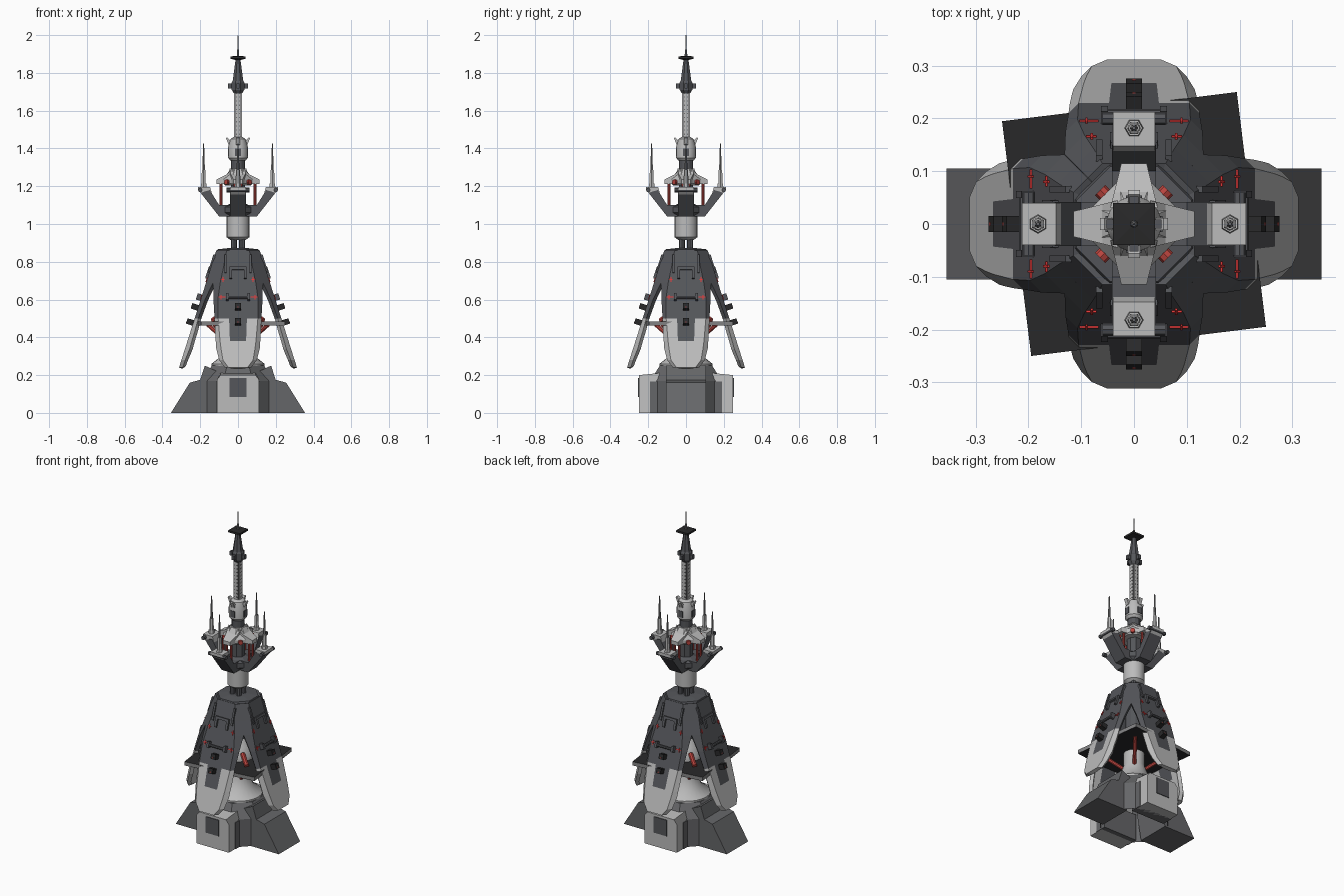
import bpy, bmesh, math
from mathutils import Matrix, Vector

if "Cube" in bpy.data.objects:
    bpy.data.objects.remove(bpy.data.objects["Cube"])

def mat(name, r, g, b):
    m = bpy.data.materials.new(name)
    m.diffuse_color = (r, g, b, 1)
    m.use_nodes = True
    m.node_tree.nodes["Principled BSDF"].inputs["Base Color"].default_value = m.diffuse_color
    return m

LIGHT = mat("light grey", .5, .5, .5)
DARK = mat("dark grey", .09, .093, .103)
SLATE = mat("slate grey", .13, .132, .138)
MID = mat("mid grey", .23, .23, .235)
BLACK = mat("black", .022, .022, .023)
RED = mat("red", .5, .06, .05)
SIGNAL = mat("signal red", .75, .04, .04)
TILT = -math.atan(.318)

def finish(name, bm, mats, copies=1, rule=None, smooth=False):
    """Recalculate normals, colour, repeat about z and link."""
    bmesh.ops.recalc_face_normals(bm, faces=bm.faces)
    if rule:
        for f in bm.faces:
            f.material_index = rule(f)
    geom = bm.verts[:] + bm.edges[:] + bm.faces[:]
    for k in range(1, copies):
        d = bmesh.ops.duplicate(bm, geom=geom)["geom"]
        bmesh.ops.rotate(bm, verts=[v for v in d if isinstance(v, bmesh.types.BMVert)],
                         cent=(0, 0, 0), matrix=Matrix.Rotation(k * math.tau / copies, 3, 'Z'))
    me = bpy.data.meshes.new(name)
    bm.to_mesh(me)
    bm.free()
    for m in mats if isinstance(mats, list) else [mats]:
        me.materials.append(m)
    ob = bpy.data.objects.new(name, me)
    bpy.context.collection.objects.link(ob)
    if smooth:
        bpy.context.view_layer.objects.active = ob
        ob.select_set(True)
        bpy.ops.object.shade_smooth_by_angle(angle=math.radians(35))
        ob.select_set(False)
    return ob

def boxes(name, m, items, tilt=0, copies=4):
    """items: (size, centre) pairs, each tilted about x."""
    bm = bmesh.new()
    for size, loc in items:
        bmesh.ops.create_cube(bm, size=1, matrix=Matrix.Translation(loc)
                              @ Matrix.Rotation(tilt, 4, 'X') @ Matrix.Diagonal((*size, 1)))
    return finish(name, bm, m, copies)

def rods(name, m, items, sides=8, copies=4):
    """items: (start, end, start radius, end radius)."""
    bm = bmesh.new()
    for a, b, r1, r2 in items:
        a, b = Vector(a), Vector(b)
        q = (b - a).to_track_quat('Z', 'Y').to_matrix().to_4x4()
        bmesh.ops.create_cone(bm, cap_ends=True, segments=sides, radius1=r1, radius2=r2,
                              depth=(b - a).length, matrix=Matrix.Translation((a + b) / 2) @ q)
    return finish(name, bm, m, copies, smooth=sides > 6)

def lathe(name, m, prof, sides=24, turn=0, rule=None, bottom=True):
    bm = bmesh.new()
    rings = [[bm.verts.new((r * math.cos(turn + i * math.tau / sides),
                            r * math.sin(turn + i * math.tau / sides), z))
              for i in range(sides)] for r, z in prof]
    for a, b in zip(rings, rings[1:]):
        for i in range(sides):
            j = (i + 1) % sides
            bm.faces.new((a[i], a[j], b[j], b[i]))
    if bottom:
        bm.faces.new(rings[0])
    bm.faces.new(rings[-1])
    return finish(name, bm, m, rule=rule, smooth=sides > 12)

def prism(name, m, prof, half, copies=4, start=0, half_out=None, corner=0):
    """Profile in (radius, z), extruded sideways; width may taper outward, top may be narrowed."""
    bm = bmesh.new()
    rmin, rmax = min(p[0] for p in prof), max(p[0] for p in prof)
    zmax = max(p[1] for p in prof)
    w = lambda r, z: (half + ((half_out or half) - half) * (r - rmin) / (rmax - rmin)
                      - (corner if z > .9 * zmax else 0))
    a = [bm.verts.new((r, -w(r, z), z)) for r, z in prof]
    b = [bm.verts.new((r, w(r, z), z)) for r, z in prof]
    bm.faces.new(a)
    bm.faces.new(b)
    for i in range(len(a)):
        j = (i + 1) % len(a)
        bm.faces.new((a[i], a[j], b[j], b[i]))
    bmesh.ops.rotate(bm, verts=bm.verts, cent=(0, 0, 0), matrix=Matrix.Rotation(start, 3, 'Z'))
    return finish(name, bm, m, copies)

Q = math.pi / 2
E = math.pi / 8
# Base: side wedges, front and back blocks, octagonal hub open below
prism("side_wedge", SLATE, [(.14, 0), (.355, 0), (.255, .16), (.2, .175), (.175, .25), (.1, .215)], .105, 2)
prism("end_block", LIGHT, [(.15, 0), (.25, 0), (.25, .175), (.25, .2), (.12, .213), (.15, .175)],
      .112, 2, Q, corner=.02)
boxes("end_block_panel", DARK, [((.09, .008, .1), (0, -.25, .135))], copies=2)
boxes("end_block_side", SLATE, [((.232, .07, .165), (0, -.155, .0825))], copies=2)
lathe("base_hub", SLATE, [(.205, 0), (.205, .17), (.15, .25)], 8, E, bottom=False)
lathe("base_collar", LIGHT, [(.14, .2), (.14, .26), (.09, .3), (.06, .38), (.06, .47)], 24)
lathe("inner_core", DARK, [(.05, .45), (.05, .86)], 12)
lathe("core_cone", LIGHT, [(.1, .487), (.1, .51), (.075, .56), (.05, .6)], 24)

# Twisted square deck between the petals: black faces, grey rim, diagonal red struts
DECK = math.radians(52.1)
lathe("square_deck", [BLACK, MID], [(.317, .462), (.317, .485)], 4, DECK,
      lambda f: 0 if abs(f.normal.z) > .5 else 1)
c, s = math.cos(DECK), math.sin(DECK)
rods("deck_strut", RED, [((.05 * c, .05 * s, .36), (.2 * c, .2 * s, .465), .011, .011),
                         ((.09 * c, .09 * s, .53), (.17 * c, .17 * s, .49), .014, .014)])

# Armour petals: rows of (z, flat half width, full half width)
rows = [(.24, .05, .07), (.28, .08, .1), (.34, .09, .115), (.38, .095, .118), (.44, .1, .122),
        (.5, .105, .124), (.6, .107, .13), (.69, .094, None), (.77, .077, None), (.86, .06, None)]
rad = lambda z: .115 + (.86 - z) * .318
bm = bmesh.new()
grid = []
for z, f, e in rows:
    e = e or (rad(z) + f) / 2
    us = [-e, -f, -.45 * f, .45 * f, f, e]
    grid.append([bm.verts.new((u, -rad(z) + max(0, abs(u) - f), z)) for u in us])
for a, b in zip(grid, grid[1:]):
    for i in range(5):
        bm.faces.new((a[i], a[i + 1], b[i + 1], b[i]))

def petal_paint(f):
    p = f.calc_center_median()
    return 1 if p.z < (.375 if abs(p.x) < .02 else .5) else 0
petals = finish("armour_petals", bm, [DARK, LIGHT], 4, petal_paint)
sol = petals.modifiers.new("thickness", 'SOLIDIFY')
sol.thickness, sol.offset = .022, -1
lathe("shoulder_cap", DARK, [(.124, .85), (.118, .866), (.06, .872)], 8, E)

# Petal details, set on the sloping surface
P = lambda u, z, out=0: (u, -rad(z) - out, z)
boxes("petal_bracket", DARK, [((.09, .016, .015), P(0, .765, .004)),
                              ((.015, .016, .05), P(-.038, .735, .004)),
                              ((.015, .016, .05), P(.038, .735, .004))], TILT)
rods("petal_handle", DARK, [(P(-.055, .612, .016), P(.055, .612, .016), .008, .008)])
boxes("handle_mount", DARK, [((.014, .034, .035), P(k * .056, .612, .008)) for k in (-1, 1)], TILT)
boxes("petal_thruster", BLACK, [((.03, .045, .03), P(0, z, .014)) for z in (.56, .48)], TILT)
boxes("thruster_light", RED, [((.006, .004, .006), P(0, z, .036)) for z in (.56, .48)], TILT)
boxes("petal_red_mark", SIGNAL, [((w, .006, .004), P(k * u, z, .001)) for k in (-1, 1)
                                 for u, z, w in ((.081, .705, .02), (.085, .613, .036))]
      + [((.004, .006, .026), P(k * u, z, .001)) for k in (-1, 1)
         for u, z in ((.08, .705), (.09, .612))], TILT)
boxes("petal_rib", DARK, [((.012, .012, .1), P(k * .066, .79, .002)) for k in (-1, 1)], TILT)

# Neck
rods("neck_column", DARK, [((.022, .022, .86), (.022, .022, .94), .016, .016)])
lathe("neck_drum", LIGHT, [(.04, .915), (.06, .93), (.06, 1.04), (.05, 1.05)])
lathe("arm_hub", DARK, [(.06, 1.04), (.085, 1.06), (.085, 1.09), (.04, 1.11), (.04, 1.21)], 8, E)

# Four arms with platforms, spikes and pistons
prism("arm", DARK, [(.04, 1.04), (.1, 1.04), (.198, 1.165), (.15, 1.18), (.1, 1.1), (.04, 1.1)], .042)
prism("arm_platform", LIGHT, [(.135, 1.15), (.19, 1.155), (.212, 1.18), (.212, 1.196), (.148, 1.196)], .04)
rods("platform_side_roller", DARK, [((.2, -.06, 1.18), (.2, .06, 1.18), .012, .012)])
rods("arm_spike_base", LIGHT, [((.182, 0, 1.195), (.182, 0, 1.215), .018, .016),
                               ((.182, 0, 1.215), (.182, 0, 1.285), .013, .011)], 6)
rods("arm_spike", MID, [((.182, 0, 1.285), (.182, 0, 1.425), .008, .003)], 6)
rods("arm_piston", RED, [((.09, k * .016, 1.09), (.09, k * .016, 1.215), .007, .007) for k in (-1, 1)])

# Crown saucer
lathe("crown_saucer", LIGHT, [(.075, 1.205), (.085, 1.215), (.085, 1.235), (.045, 1.29)], 8, E)
prism("crown_lobe", LIGHT, [(.03, 1.21), (.115, 1.212), (.115, 1.235), (.06, 1.262), (.03, 1.295)],
      .045, half_out=.024)
rods("crown_red_light", RED, [((.045, .045, 1.222), (.064, .064, 1.222), .014, .014)])
lathe("crown_neck", DARK, [(.036, 1.28), (.036, 1.35)], 12)
lathe("crown_drum", LIGHT, [(.04, 1.335), (.052, 1.35), (.052, 1.41), (.04, 1.45), (.025, 1.46)])
prism("crown_prong", LIGHT, [(.03, 1.41), (.05, 1.42), (.064, 1.455), (.056, 1.458), (.03, 1.43)], .011)
boxes("drum_window", DARK, [((.03, .008, .04), (0, -.05, 1.38))])

# Mast: dark core with four light plates and small holes
boxes("mast_core", DARK, [((.03, .03, .27), (0, 0, 1.585))], copies=1)
boxes("mast_plate", LIGHT, [((.028, .008, .27), (0, -.016, 1.585))])
boxes("mast_hole", BLACK, [((.004, .002, .006), (k * .007, -.02, 1.475 + i * .022))
                           for i in range(10) for k in (-1, 1)])
lathe("mast_collar", DARK, [(.022, 1.69), (.036, 1.71), (.036, 1.75), (.03, 1.76), (.014, 1.87)], 8, E)
boxes("collar_lug", DARK, [((.018, .02, .026), (0, -.042, 1.73))])
lathe("top_plate", BLACK, [(.02, 1.868), (.056, 1.875), (.056, 1.887), (.01, 1.89)], 4, math.pi / 4)
rods("top_needle", MID, [((0, 0, 1.88), (0, 0, 1.925), .008, .005),
                         ((0, 0, 1.925), (0, 0, 2), .003, .0015)], 6, 1)
